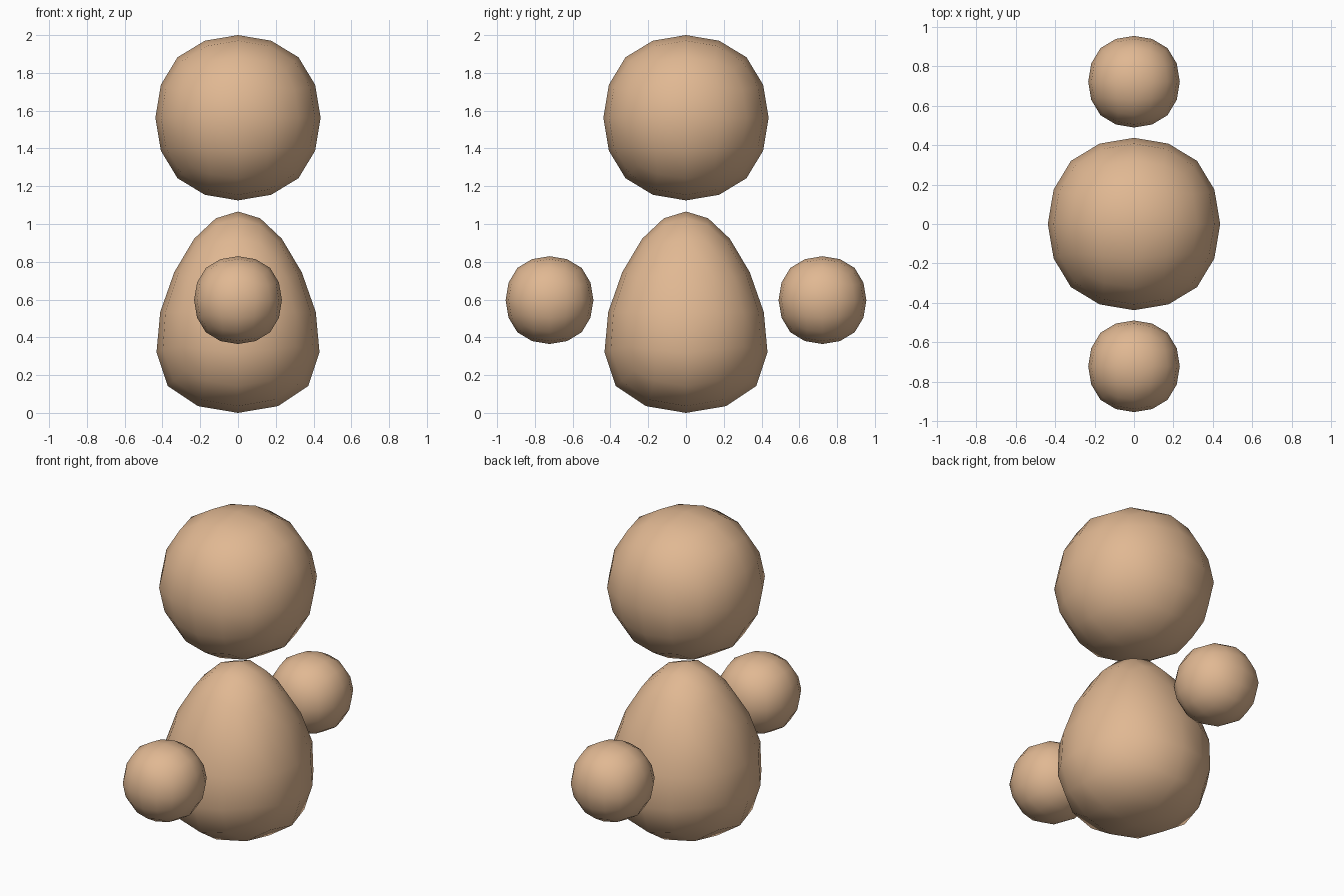
import bpy
import bmesh

# Clear the default cube only
cube = bpy.data.objects.get("Cube")
if cube:
    bpy.data.objects.remove(cube, do_unlink=True)

# Single warm tan colour
TAN = (0.75, 0.48, 0.29, 1.0)
tan = bpy.data.materials.new("warm_tan")
tan.use_nodes = True
tan.diffuse_color = TAN
tan.node_tree.nodes["Principled BSDF"].inputs["Base Color"].default_value = TAN

# A twice-subdivided cube pulls its face centres in to this share of the cage
SHRINK = 0.8785


def rounded_part(name, centre, half_height, bottom, top):
    """Smooth rounded form from a cube cage with separate bottom and top half widths."""
    bm = bmesh.new()
    bmesh.ops.create_cube(bm, size=2)
    for v in bm.verts:
        width = top if v.co.z > 0 else bottom
        v.co.x *= width
        v.co.y *= width
        v.co.z *= half_height
    for f in bm.faces:
        f.smooth = True
    mesh = bpy.data.meshes.new(name)
    bm.to_mesh(mesh)
    bm.free()
    mesh.materials.append(tan)
    obj = bpy.data.objects.new(name, mesh)
    obj.location = centre
    bpy.context.collection.objects.link(obj)
    sub = obj.modifiers.new("rounding", 'SUBSURF')
    sub.levels = sub.render_levels = 2
    sub.use_limit_surface = False
    return obj


def ball(name, centre, radius):
    cage = radius / SHRINK
    return rounded_part(name, centre, cage, cage, cage)


# Egg-shaped body, narrower towards the top
rounded_part("body", (0, 0, 0.533), 0.533 / SHRINK, 0.688, 0.25)

# Head floating above the body
ball("head", (0, 0, 1.5625), 0.4375)

# Hands floating in front of and behind the body
for name, side in (("front_hand", -1), ("back_hand", 1)):
    ball(name, (0, side * 0.7225, 0.597), 0.2325)
